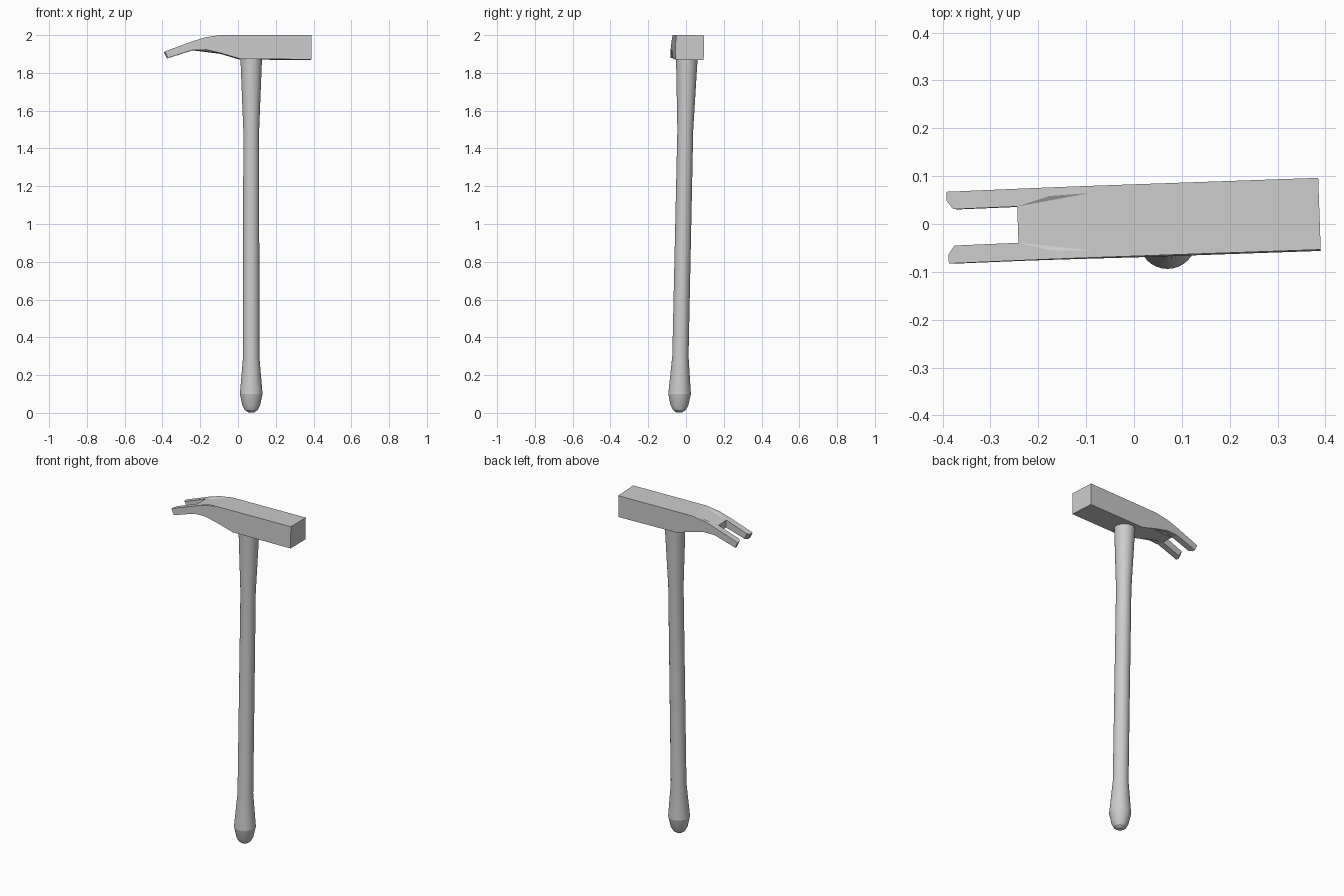
import bpy, bmesh, math

cube = bpy.data.objects.get("Cube")
if cube:
    bpy.data.objects.remove(cube)

grey = bpy.data.materials.new("plain grey")
grey.use_nodes = True
grey.diffuse_color = (0.6, 0.6, 0.6, 1)
grey.node_tree.nodes["Principled BSDF"].inputs["Base Color"].default_value = grey.diffuse_color

LEAN, YAW = -0.0215, 0.035


def finish(bm, name, location, rotation):
    bmesh.ops.recalc_face_normals(bm, faces=bm.faces)
    mesh = bpy.data.meshes.new(name)
    bm.to_mesh(mesh)
    bm.free()
    mesh.materials.append(grey)
    obj = bpy.data.objects.new(name, mesh)
    bpy.context.collection.objects.link(obj)
    obj.location, obj.rotation_euler = location, rotation
    return obj


# Handle: turned profile of (radius, height) with a swollen rounded grip end
PROFILE = [(0.016, 0.003), (0.034, 0.015), (0.047, 0.04), (0.06, 0.1),
           (0.043, 0.3), (0.042, 1.5), (0.058, 1.9)]
SIDES = 32
bm = bmesh.new()
rings = [[bm.verts.new((r * math.cos(math.tau * i / SIDES),
                        r * math.sin(math.tau * i / SIDES), z))
          for i in range(SIDES)] for r, z in PROFILE]
for low, high in zip(rings, rings[1:]):
    for i in range(SIDES):
        j = (i + 1) % SIDES
        bm.faces.new((low[i], low[j], high[j], high[i]))
bm.faces.new(rings[0])
bm.faces.new(rings[-1])
handle = finish(bm, "handle", (0.07, -0.036, 0), (LEAN, 0, 0))
bpy.context.view_layer.objects.active = handle
handle.select_set(True)
bpy.ops.object.shade_smooth_by_angle(angle=math.radians(17))

# Head: stations from claw tip to striking face
# (top x, top z, bottom x, bottom z, inner half width)
HALF, MID = 0.075, 1.935
STATIONS = [(-0.39, 1.912, -0.373, 1.877, 0.056),
            (-0.377, 1.917, -0.36, 1.882, 0.038),
            (-0.243, 1.966, -0.24, 1.92, 0.038),
            (-0.175, 1.987, -0.17, 1.921, 0.057),
            (-0.09, 2.0, -0.09, 1.902, 0.06),
            (0.01, 2.0, 0.01, 1.872, 0.06),
            (0.388, 2.0, 0.388, 1.87, 0.06)]
ROOT, BEND, FLAT = 2, 3, 4      # slot end, bend of the claw, start of the block
bm = bmesh.new()
sides = []
for s in (1, -1):
    side = []
    for xt, zt, xb, zb, inner in STATIONS:
        side.append({(k, c): bm.verts.new((x, s * y, z - MID))
                     for k, x, z in (("top", xt, zt), ("bottom", xb, zb))
                     for c, y in (("out", HALF), ("in", inner))})
    sides.append(side)
    for n, (a, b) in enumerate(zip(side, side[1:])):
        for k in ("top", "bottom"):
            bm.faces.new((a[k, "out"], b[k, "out"], b[k, "in"], a[k, "in"]))
        columns = ("out", "in") if n < ROOT else ("out",)
        for c in columns:
            bm.faces.new((a["top", c], b["top", c], b["bottom", c], a["bottom", c]))
    # Claw tip and the small step beside the hollow
    tip = side[0]
    bm.faces.new((tip["top", "out"], tip["top", "in"], tip["bottom", "in"], tip["bottom", "out"]))
    for k in ("top", "bottom"):
        bm.faces.new([side[n][k, "in"] for n in (ROOT, BEND, FLAT)])

# Middle strip, slot end and striking face
left, right = sides
spans = [(ROOT, FLAT), (FLAT, FLAT + 1), (FLAT + 1, FLAT + 2)]
for k in ("top", "bottom"):
    for a, b in spans:
        bm.faces.new((left[a][k, "in"], left[b][k, "in"], right[b][k, "in"], right[a][k, "in"]))
bm.faces.new((left[ROOT]["top", "in"], right[ROOT]["top", "in"],
              right[ROOT]["bottom", "in"], left[ROOT]["bottom", "in"]))
l, r = left[-1], right[-1]
bm.faces.new((l["top", "out"], l["top", "in"], r["top", "in"], r["top", "out"],
              r["bottom", "out"], r["bottom", "in"], l["bottom", "in"], l["bottom", "out"]))
finish(bm, "claw_head", (0, 0.0065, MID), (LEAN, 0, YAW))
